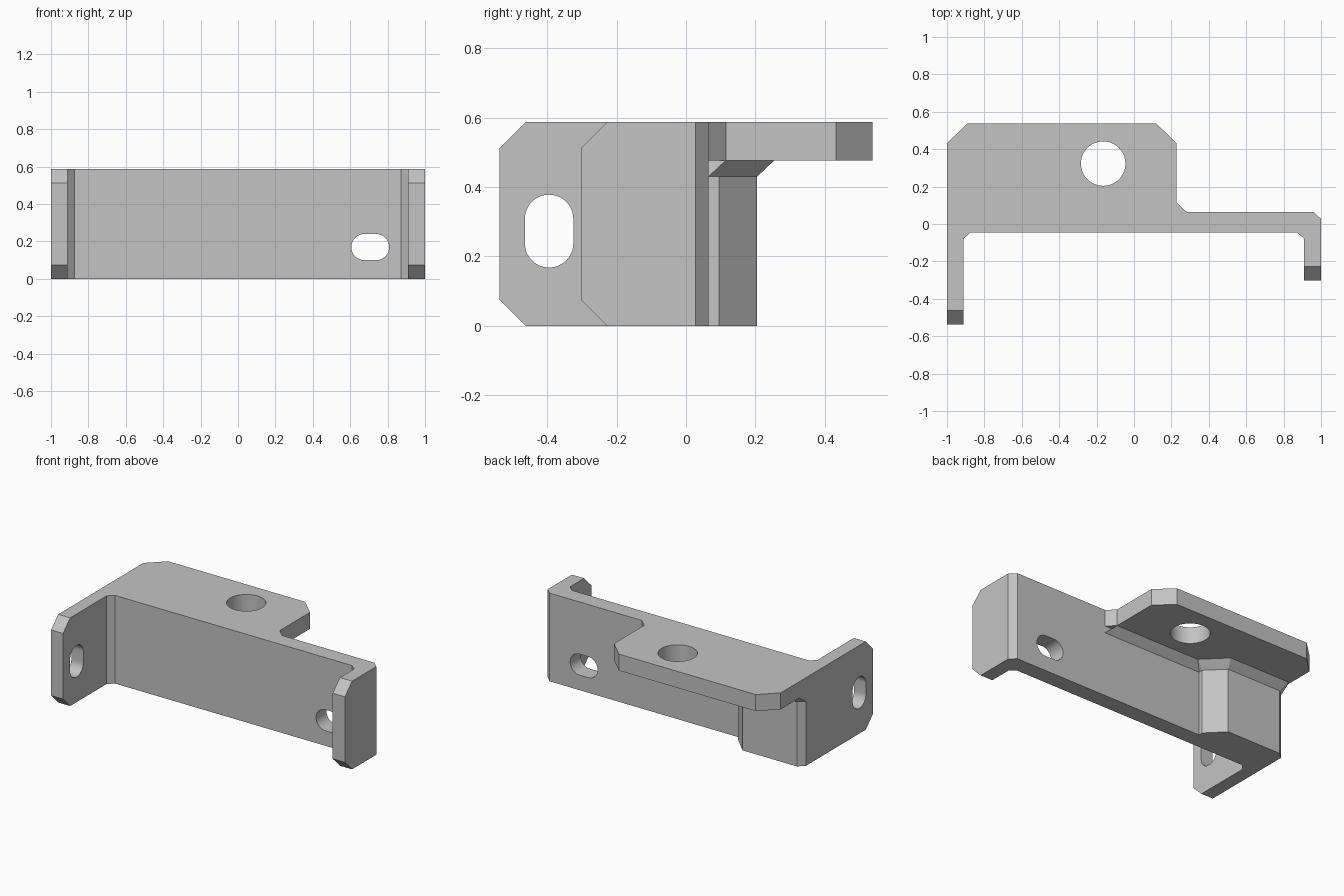
import bpy
import bmesh
import math

cube = bpy.data.objects.get("Cube")
if cube:
    bpy.data.objects.remove(cube, do_unlink=True)

HEIGHT = 0.587
PLATE_BASE = 0.477
GUSSET_BASE = 0.43

metal = bpy.data.materials.new("light grey metal")
metal.use_nodes = True
grey = (0.55, 0.55, 0.55, 1)
metal.diffuse_color = grey
metal.node_tree.nodes["Principled BSDF"].inputs["Base Color"].default_value = grey


def place(u, v, w, axis):
    """Map outline coordinates u, v and depth w to the chosen extrusion axis."""
    return {"x": (w, u, v), "y": (u, w, v), "z": (u, v, w)}[axis]


def loft(name, start, end, low, high, axis="z"):
    """Solid between two outlines with the same number of points."""
    bm = bmesh.new()
    a = [bm.verts.new(place(u, v, low, axis)) for u, v in start]
    b = [bm.verts.new(place(u, v, high, axis)) for u, v in end]
    bm.faces.new(a)
    bm.faces.new(b)
    for i in range(len(a)):
        j = (i + 1) % len(a)
        bm.faces.new((a[i], a[j], b[j], b[i]))
    bmesh.ops.recalc_face_normals(bm, faces=bm.faces)
    mesh = bpy.data.meshes.new(name)
    bm.to_mesh(mesh)
    bm.free()
    mesh.materials.append(metal)
    obj = bpy.data.objects.new(name, mesh)
    bpy.context.collection.objects.link(obj)
    return obj


def prism(name, outline, low, high, axis="z"):
    return loft(name, outline, outline, low, high, axis)


def slot(u, v, radius, du=0, dv=0, steps=24):
    """Rounded slot outline; du, dv shift its two half circles apart."""
    points = []
    first = math.atan2(dv, du) - math.pi / 2
    for side in (1, -1):
        for i in range(steps + 1):
            if not (du or dv) and i == steps:
                continue
            t = first + math.pi * i / steps + (0 if side > 0 else math.pi)
            points.append((u + side * du + radius * math.cos(t),
                           v + side * dv + radius * math.sin(t)))
    return points


def combine(target, other, operation):
    mod = target.modifiers.new(operation.lower(), "BOOLEAN")
    mod.operation = operation
    mod.solver = "EXACT"
    mod.object = other
    bpy.context.view_layer.objects.active = target
    bpy.ops.object.modifier_apply(modifier=mod.name)
    bpy.data.objects.remove(other, do_unlink=True)


# Wall with two arms and the thick block behind one end
bracket = prism("bracket", [
    (-1, -0.538), (-0.912, -0.538), (-0.912, -0.08), (-0.875, -0.045),
    (0.872, -0.045), (0.91, -0.08), (0.91, -0.303), (1, -0.303),
    (1, 0.027), (0.96, 0.065), (-0.45, 0.065), (-0.45, 0.095),
    (-0.56, 0.205), (-0.96, 0.205), (-1, 0.168)], 0, HEIGHT)

# Mounting plate with clipped corners
plate = prism("mounting_plate", [
    (-1, 0), (0.28, 0), (0.28, 0.065), (0.228, 0.115), (0.228, 0.432),
    (0.118, 0.538), (-0.89, 0.538), (-1, 0.432)], PLATE_BASE, HEIGHT)
combine(bracket, plate, "UNION")

# Sloped gusset under the plate, following the wall and block
gusset = loft("gusset", [
    (-1, 0), (0.28, 0), (0.28, 0.065), (-0.45, 0.065), (-0.45, 0.095),
    (-0.56, 0.205), (-0.96, 0.205), (-1, 0.168)], [
    (-1, 0), (0.228, 0), (0.228, 0.115), (-0.4, 0.115), (-0.4, 0.118),
    (-0.538, 0.255), (-0.98, 0.255), (-1, 0.236)], GUSSET_BASE, PLATE_BASE)
combine(bracket, gusset, "UNION")

# Clipped top and bottom corners on the arm ends
for y, low, high in ((-0.538, -1.1, -0.8), (-0.303, 0.8, 1.1)):
    for edge, up in ((0, 1), (HEIGHT, -1)):
        corner = [(y - 0.1, edge + 0.175 * up), (y - 0.1, edge - 0.1 * up),
                  (y + 0.175, edge - 0.1 * up)]
        combine(bracket, prism("corner_cutter", corner, low, high, "x"), "DIFFERENCE")

# Round plate hole, wall slot and arm slot
holes = (
    (slot(-0.165, 0.323, 0.119), 0.3, 0.8, "z"),
    (slot(0.707, 0.17, 0.07, du=0.031), -0.2, 0.2, "y"),
    (slot(-0.395, 0.273, 0.07, dv=0.035), -1.2, -0.8, "x"),
)
for outline, low, high, axis in holes:
    combine(bracket, prism("hole_cutter", outline, low, high, axis), "DIFFERENCE")

# Smooth hole walls, crisp edges
bpy.ops.object.select_all(action="DESELECT")
bracket.select_set(True)
bpy.context.view_layer.objects.active = bracket
bpy.ops.object.shade_smooth_by_angle(angle=math.radians(25))
